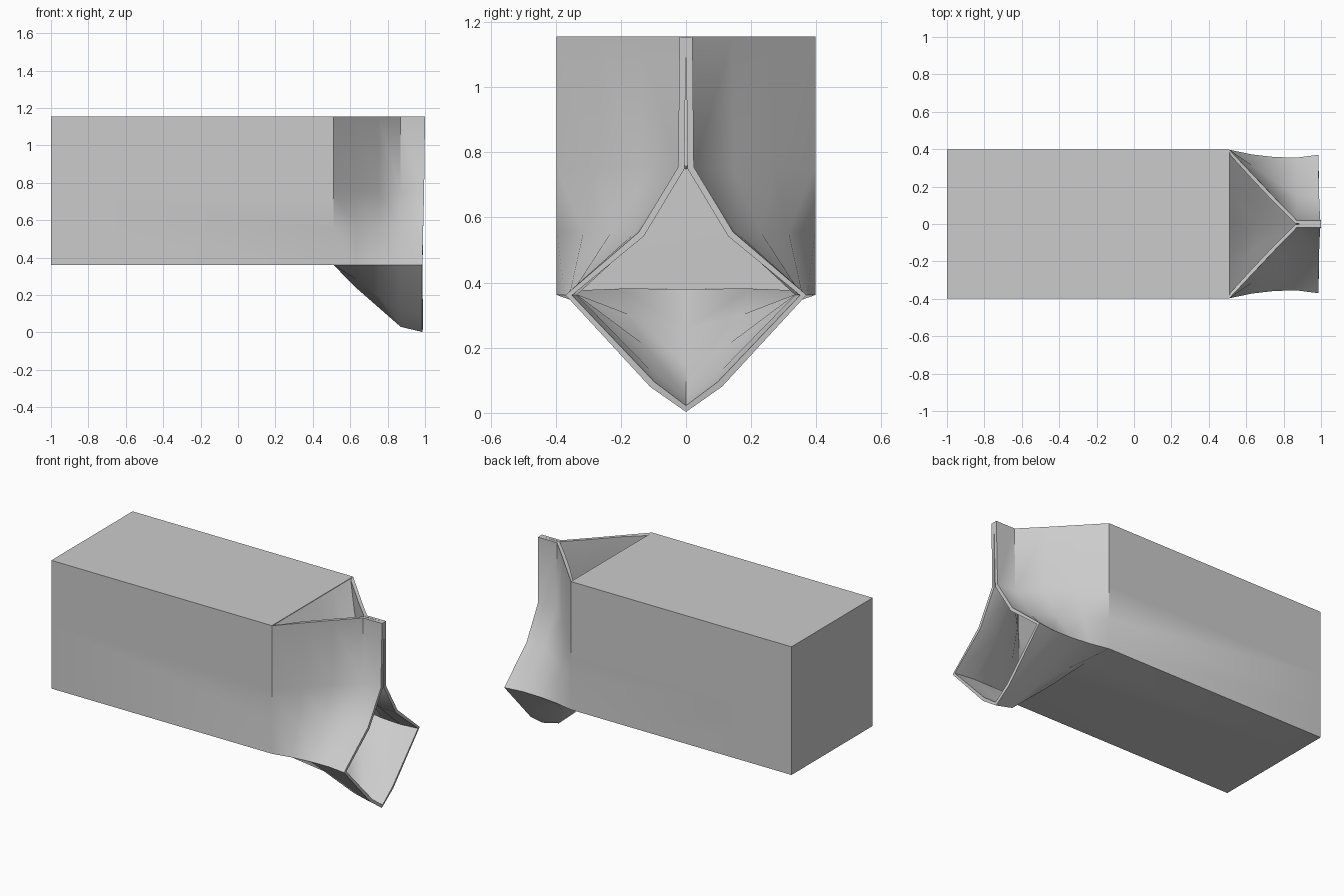
import bpy, bmesh

if "Cube" in bpy.data.objects:
    bpy.data.objects.remove(bpy.data.objects["Cube"])

TOP, LOW = 1.155, 0.362      # body height range
X0, X1 = -1.0, 0.51          # body length range
W = 0.397                    # half width
T = 0.02                     # board thickness


def sheet(bm, rows):
    """Quad grid from rows of points."""
    vs = [[bm.verts.new(p) for p in r] for r in rows]
    for a, b in zip(vs, vs[1:]):
        for i in range(len(a) - 1):
            bm.faces.new((a[i], a[i + 1], b[i + 1], b[i]))


def finish(name, bm, thickness, flip=False, angle=0.6):
    """Complete the -y half, thicken inward and shade."""
    geom = bm.verts[:] + bm.edges[:] + bm.faces[:]
    dup = bmesh.ops.duplicate(bm, geom=geom)["geom"]
    dv = [g for g in dup if isinstance(g, bmesh.types.BMVert)]
    for v in dv:
        v.co.y *= -1
    bmesh.ops.remove_doubles(bm, verts=bm.verts[:], dist=0.0005)
    bmesh.ops.dissolve_degenerate(bm, edges=bm.edges[:], dist=0.0005)
    bmesh.ops.recalc_face_normals(bm, faces=bm.faces[:])
    # outward reference: the face with the largest y normal faces +y at y > 0
    ref = max(bm.faces, key=lambda f: f.calc_center_median().y)
    wrong = ref.normal.y < 0
    if flip:
        ref = max(bm.faces, key=lambda f: f.calc_area())
        wrong = ref.normal.z < 0
    if wrong:
        bmesh.ops.reverse_faces(bm, faces=bm.faces[:])
    me = bpy.data.meshes.new(name)
    bm.to_mesh(me)
    bm.free()
    ob = bpy.data.objects.new(name, me)
    bpy.context.collection.objects.link(ob)
    m = ob.modifiers.new("board", 'SOLIDIFY')
    m.thickness, m.offset = thickness, -1
    bpy.context.view_layer.objects.active = ob
    ob.select_set(True)
    bpy.ops.object.modifier_apply(modifier="board")
    bpy.ops.object.shade_smooth_by_angle(angle=angle)
    ob.select_set(False)


# carton: body, roof panels, sealed fin and open spout as one board
bm = bmesh.new()
levels = [TOP, 0.755, 0.555, LOW]
ends = [1.0, 0.995, 0.99, 0.985]
xs = [X1, 0.63, 0.75, 0.87]
widths = [
    [W, 0.27, 0.143, 0.02, 0.02],
    [W, 0.272, 0.147, 0.024, 0.024],
    [W, 0.315, 0.23, 0.155, 0.145],
    [W, 0.372, 0.358, 0.355, 0.37],
]
sheet(bm, [[(x, y, z) for x, y in zip(xs + [e], ws)]
           for z, e, ws in zip(levels, ends, widths)])
# body walls
sheet(bm, [[(X0, W, z), (X1, W, z)] for z in levels])
sheet(bm, [[(X0, W, z), (X0, 0, z)] for z in levels])
ys = [W, 0.2, 0]
for z in (TOP, LOW):
    sheet(bm, [[(x, y, z) for y in (ys if x == X1 else [W, 0.2, 0])]
               for x in (X0, X1)])
# spout underside: edge, shoulder, keel
mid = [(0.2, LOW), (0.18, 0.285), (0.14, 0.195), (0.115, 0.11), (0.11, 0.08)]
keel = [LOW, 0.24, 0.135, 0.03, 0.003]
sx = xs + [0.985]
sheet(bm, [[(x, y, LOW) for x, y in zip(sx, widths[3])],
           [(x, y, z) for x, (y, z) in zip(sx, mid)],
           [(x, 0, z) for x, z in zip(sx, keel)]])
finish("carton", bm, T)

# gusset folded inward between the roof panels at the sealed end
bm = bmesh.new()
apex = (0.87, 0, 0.755)
sheet(bm, [[(X1, W - 0.005, TOP - 0.003), (0.65, 0.24, 1.0), apex],
           [(X1, 0.2, TOP - 0.003), (0.65, 0.12, 0.965), apex],
           [(X1, 0, TOP - 0.003), (0.65, 0, 0.955), apex]])
finish("top_gusset", bm, 0.012, flip=True)
